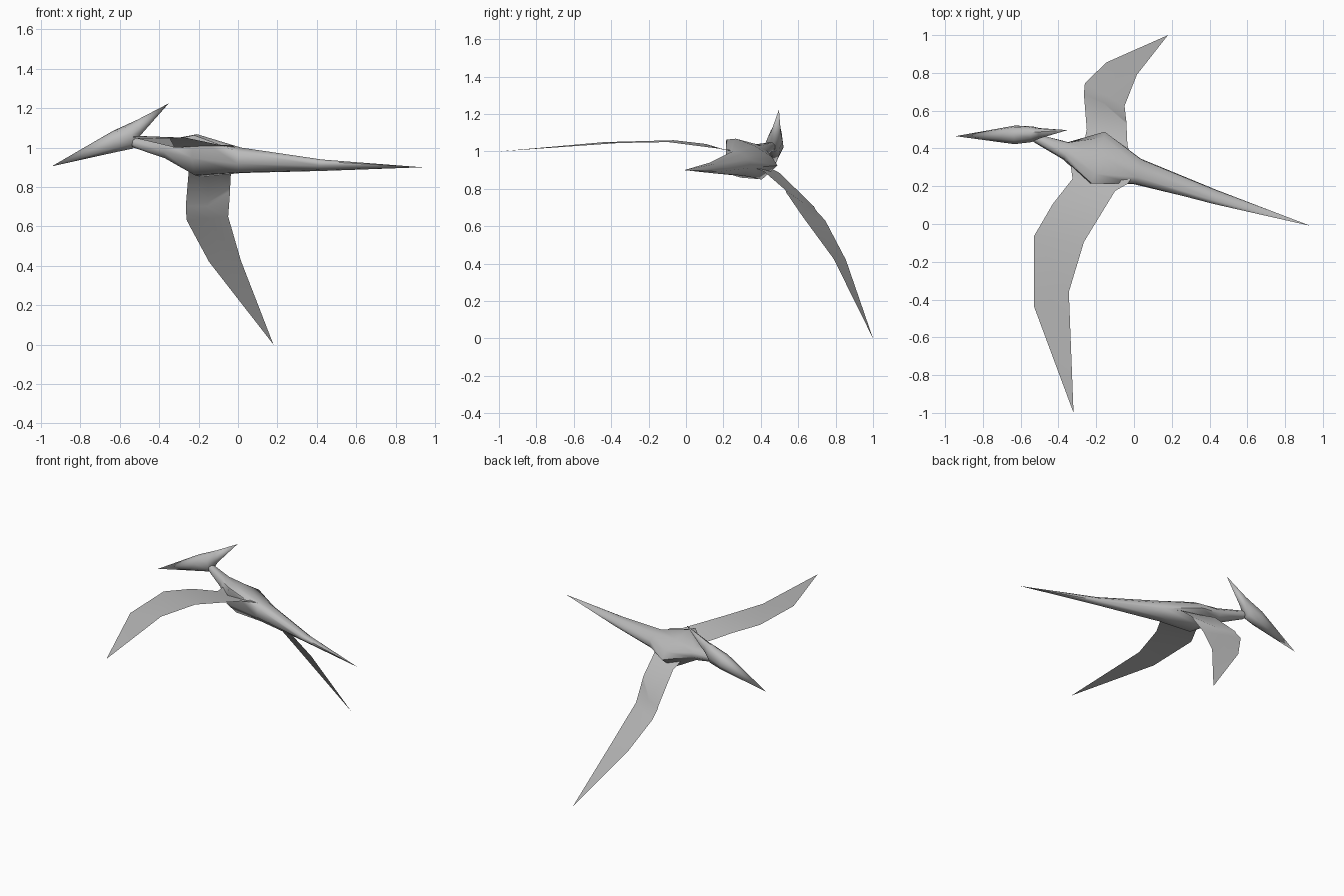
import bpy
import math
from mathutils import Vector

cube = bpy.data.objects.get("Cube")
if cube:
    bpy.data.objects.remove(cube, do_unlink=True)

# One grey skin colour
skin = bpy.data.materials.new("grey skin")
skin.use_nodes = True
skin.diffuse_color = (0.5, 0.5, 0.5, 1)
skin.node_tree.nodes["Principled BSDF"].inputs["Base Color"].default_value = (0.5, 0.5, 0.5, 1)


def add_part(name, verts, faces, angle):
    mesh = bpy.data.meshes.new(name)
    mesh.from_pydata([tuple(v) for v in verts], [], faces)
    mesh.materials.append(skin)
    mesh.update()
    obj = bpy.data.objects.new(name, mesh)
    bpy.context.collection.objects.link(obj)
    bpy.ops.object.select_all(action="DESELECT")
    obj.select_set(True)
    bpy.context.view_layer.objects.active = obj
    bpy.ops.object.shade_smooth_by_angle(angle=math.radians(angle))
    return obj


def loft(name, start, stations, end, side, up, sides=8):
    """Skin rings of (centre, half width, height, depth) between two points."""
    side, up = Vector(side).normalized(), Vector(up).normalized()
    verts = [Vector(start)]
    for centre, width, height, depth in stations:
        for i in range(sides):
            a = math.tau * i / sides
            rise = math.sin(a) * (height if math.sin(a) > 0 else depth)
            verts.append(Vector(centre) + side * width * math.cos(a) + up * rise)
    verts.append(Vector(end))
    last = len(verts) - 1
    faces = []
    for i in range(sides):
        j = (i + 1) % sides
        faces.append((0, 1 + j, 1 + i))
        for r in range(len(stations) - 1):
            a, b = 1 + r * sides, 1 + (r + 1) * sides
            faces.append((a + i, a + j, b + j, b + i))
        faces.append((last - sides + i, last - sides + j, last))
    # make the skin face outward
    obj = add_part(name, verts, faces, 60)
    import bmesh
    bm = bmesh.new()
    bm.from_mesh(obj.data)
    bmesh.ops.recalc_face_normals(bm, faces=bm.faces)
    bm.to_mesh(obj.data)
    bm.free()
    return obj


def wing(name, rows, tip):
    """Thin membrane from rows of points, leading edge first, ending in a tip."""
    n = len(rows[0])
    verts = [p for row in rows for p in row] + [tip]
    faces = []
    for r in range(len(rows)):
        for k in range(n - 1):
            a = r * n + k
            if r < len(rows) - 1:
                faces.append((a, a + 1, a + n + 1, a + n))
            else:
                faces.append((a, a + 1, len(verts) - 1))
    obj = add_part(name, verts, faces, 40)
    # membranes face upward
    if sum(p.normal.z * p.area for p in obj.data.polygons) < 0:
        obj.data.flip_normals()
    return obj


# Neck, banked torso and tapering tail
loft("body", (-0.58, 0.47, 1.04), [
    ((-0.52, 0.455, 1.025), 0.024, 0.025, 0.03),
    ((-0.36, 0.39, 1.0), 0.05, 0.035, 0.06),
    ((-0.19, 0.352, 0.994), 0.157, 0.04, 0.15),
    ((0.02, 0.28, 0.945), 0.075, 0.05, 0.08),
    ((0.43, 0.143, 0.911), 0.042, 0.024, 0.026),
], (0.935, -0.01, 0.9), side=(0.22, 0.87, -0.44), up=(0.2, 0.4, 0.89))

# Pointed beak, skull and swept-back crest
loft("head", (-0.945, 0.465, 0.905), [
    ((-0.63, 0.472, 1.03), 0.05, 0.055, 0.055),
    ((-0.54, 0.475, 1.06), 0.042, 0.066, 0.066),
    ((-0.5, 0.48, 1.095), 0.028, 0.05, 0.035),
], (-0.352, 0.497, 1.224), side=(0.05, 0.98, -0.15), up=(-0.1, 0.15, 0.98))

# Raised wing, nearly level
wing("right_wing", [
    [(-0.34, 0.34, 1.0), (0.0, 0.27, 0.99)],
    [(-0.325, 0.24, 1.0), (-0.03, 0.215, 1.01)],
    [(-0.43, 0.106, 1.04), (-0.1, 0.175, 1.015)],
    [(-0.53, -0.065, 1.06), (-0.265, -0.095, 1.05)],
    [(-0.53, -0.435, 1.05), (-0.345, -0.36, 1.045)],
], (-0.32, -1.0, 1.0))

# Lowered wing, with a small folded step across the membrane
fold = [(-0.265, 0.685, 0.705), (-0.155, 0.632, 0.72), (-0.04, 0.53, 0.795)]
step = [(x, y + 0.008, z - 0.018) for x, y, z in fold]
wing("left_wing", [
    [(-0.27, 0.4, 0.94), (-0.14, 0.37, 0.94), (-0.01, 0.33, 0.93)],
    [(-0.25, 0.5, 0.885), (-0.15, 0.46, 0.885), (-0.035, 0.42, 0.89)],
    fold,
    step,
    [(-0.26, 0.745, 0.63), (-0.155, 0.685, 0.64), (-0.05, 0.625, 0.65)],
    [(-0.147, 0.855, 0.42), (-0.066, 0.822, 0.422), (0.015, 0.79, 0.425)],
], (0.18, 1.0, 0.0))
